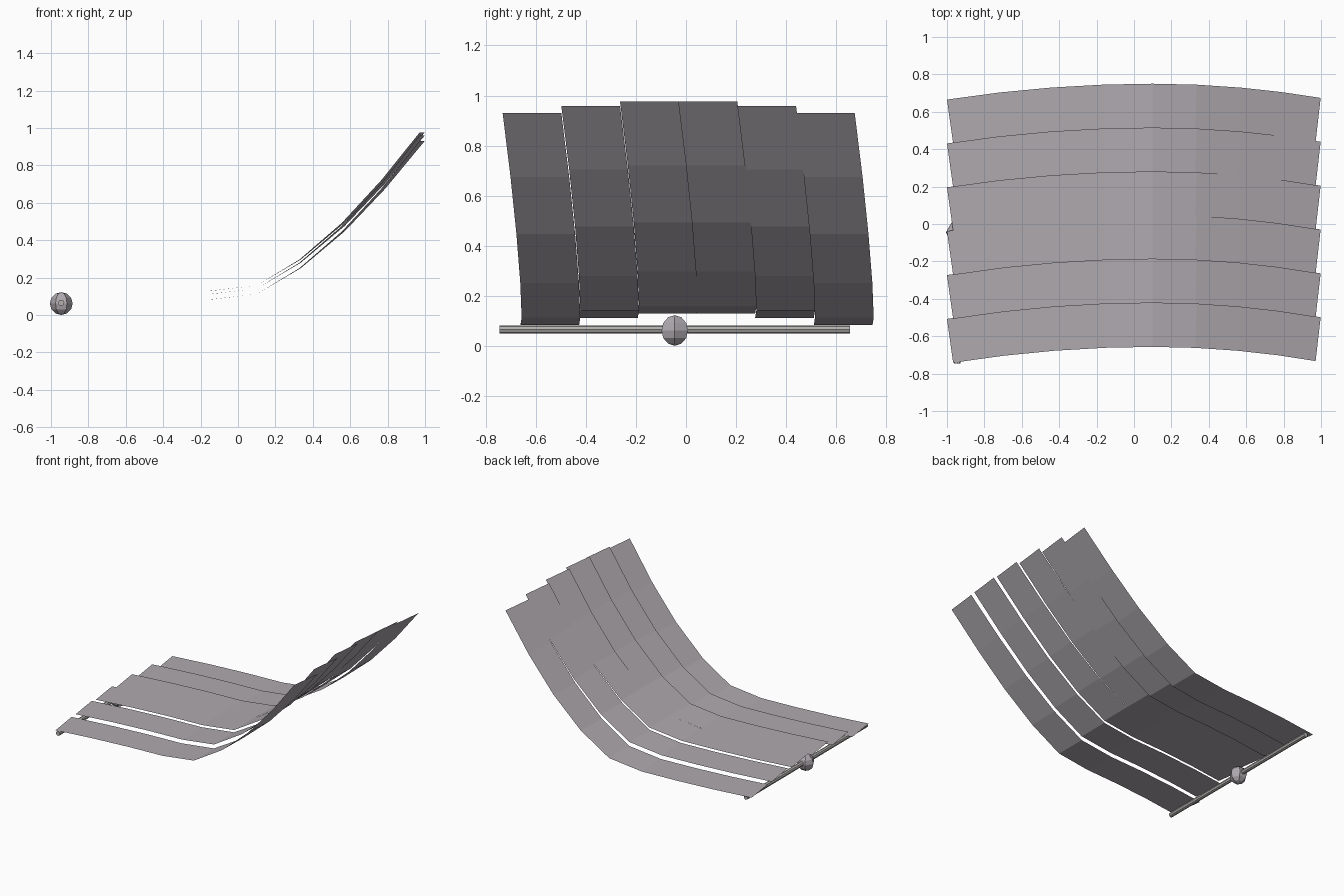
import bpy, bmesh, math

if "Cube" in bpy.data.objects:
    bpy.data.objects.remove(bpy.data.objects["Cube"])


def material(name, color):
    m = bpy.data.materials.new(name)
    m.diffuse_color = (*color, 1)
    m.use_nodes = True
    m.node_tree.nodes["Principled BSDF"].inputs["Base Color"].default_value = m.diffuse_color
    return m


sheet_grey = material("mauve_grey", (0.43, 0.40, 0.43))
metal_grey = material("warm_grey", (0.45, 0.44, 0.43))


def add_object(name, bm, mat):
    mesh = bpy.data.meshes.new(name)
    bm.to_mesh(mesh)
    bm.free()
    mesh.materials.append(mat)
    ob = bpy.data.objects.new(name, mesh)
    bpy.context.collection.objects.link(ob)
    return ob


# Profile of one slat along its length: x, z
PROFILE = [(-1.0, 0.082), (-0.72, 0.082), (-0.44, 0.082), (-0.16, 0.082), (0.1, 0.112),
           (0.335, 0.25), (0.57, 0.447), (0.787, 0.675), (0.998, 0.93)]
WIDTH = 0.2345


def sweep(x):
    """Sideways bow of the slat edge at length x."""
    d = x - 0.1
    return -(0.07 if d < 0 else 0.094) * d * d


def slat(name, y_top, lift):
    bm = bmesh.new()
    rows = []
    for x, z in PROFILE:
        slant = -0.03 * (x - 0.1) / 1.0
        y = y_top + sweep(x)
        rows.append((bm.verts.new((x, y, z + lift)),
                     bm.verts.new((x + slant, y - WIDTH, z + lift))))
    for (a, b), (c, d) in zip(rows, rows[1:]):
        bm.faces.new((a, b, d, c))
    add_object(name, bm, sheet_grey)


# Six overlapping slats, the middle ones raised
for i, lift in enumerate((0, 0.029, 0.046, 0.046, 0.029, 0)):
    slat(f"slat_{i + 1}", 0.75 - i * WIDTH, lift)

# Cross rod under the flat end
bpy.ops.mesh.primitive_cylinder_add(vertices=8, radius=0.0165, depth=1.4,
                                    location=(-0.945, -0.045, 0.065),
                                    rotation=(math.pi / 2, 0, 0))
rod = bpy.context.object
rod.name = "cross_rod"
rod.data.materials.append(metal_grey)

# Faceted knob at the middle of the rod
bpy.ops.mesh.primitive_uv_sphere_add(segments=6, ring_count=6, radius=0.061,
                                     location=(-0.945, -0.045, 0.061),
                                     rotation=(0, 0, math.pi / 2))
knob = bpy.context.object
knob.name = "rod_knob"
knob.data.materials.append(sheet_grey)
